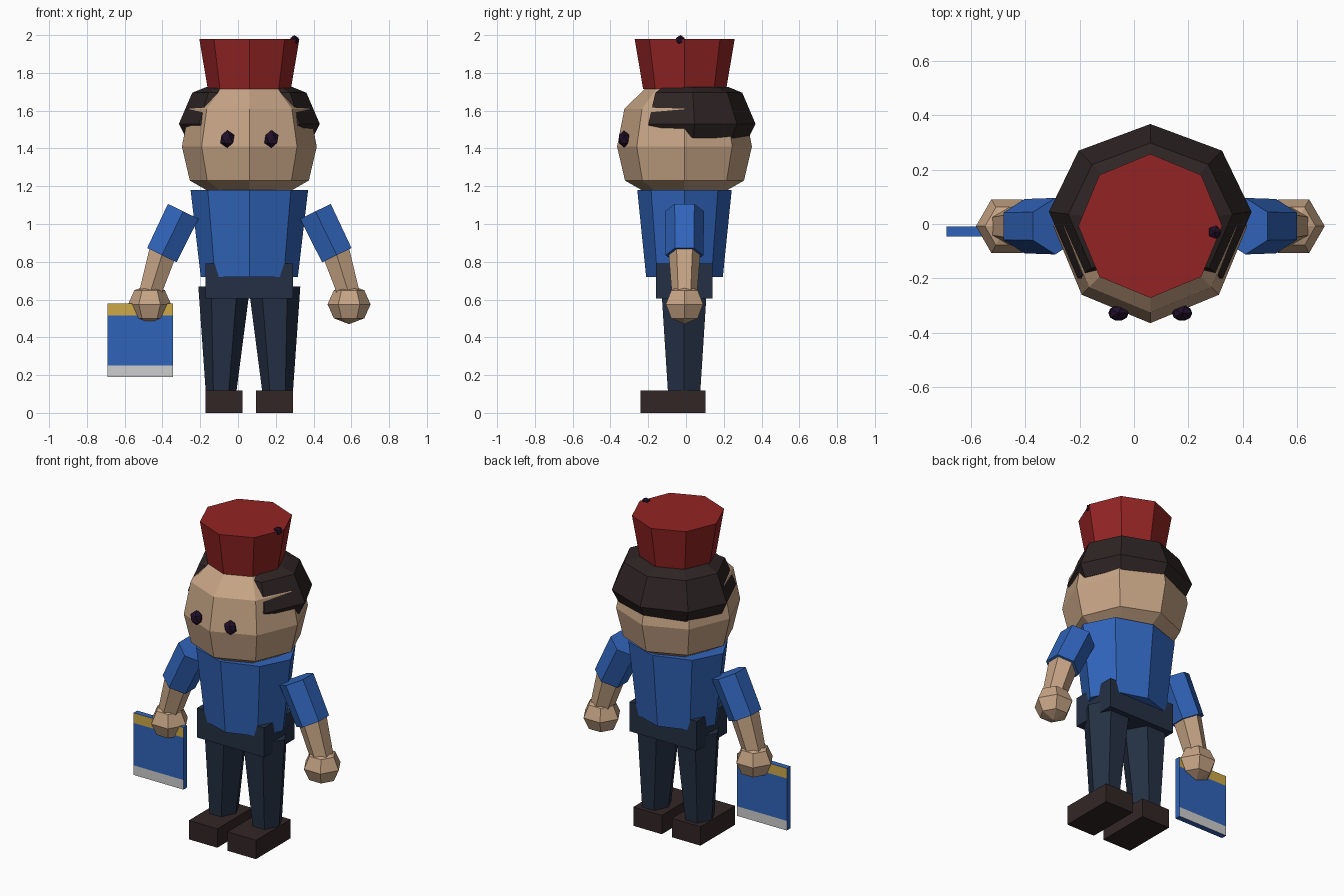
import bpy, bmesh
from math import sin, cos, pi, radians
from mathutils import Vector, Matrix

if "Cube" in bpy.data.objects:
    bpy.data.objects.remove(bpy.data.objects["Cube"])

CX = 0.06   # the figure's own middle; the folder shifts it off centre


def material(name, *rgb):
    lin = [((c / 255 + 0.055) / 1.055) ** 2.4 for c in rgb] + [1]
    m = bpy.data.materials.new(name)
    m.use_nodes = True
    m.diffuse_color = lin
    m.node_tree.nodes["Principled BSDF"].inputs["Base Color"].default_value = lin
    return m


skin = material("skin", 198, 164, 133)
dark_hair = material("dark_hair", 46, 36, 36)
shoe_brown = material("shoe_brown", 50, 38, 37)
blue = material("blue", 48, 100, 186)
navy = material("navy", 36, 48, 68)
red = material("red", 148, 36, 36)
eye_black = material("eye_black", 34, 16, 42)
gold = material("gold", 204, 168, 72)
pale_grey = material("pale_grey", 205, 205, 205)


def finish(name, bm, *mats):
    bmesh.ops.recalc_face_normals(bm, faces=bm.faces)
    mesh = bpy.data.meshes.new(name)
    bm.to_mesh(mesh)
    bm.free()
    for m in mats:
        mesh.materials.append(m)
    obj = bpy.data.objects.new(name, mesh)
    bpy.context.collection.objects.link(obj)
    return obj


def ring(center, rx, ry, n=8, phase=0, tilt=0):
    """Polygon of n sides, tilted about the y axis."""
    u = Vector((cos(tilt), 0, sin(tilt)))
    v = Vector((0, 1, 0))
    angles = [phase + 2 * pi * k / n for k in range(n)]
    return [Vector(center) + u * rx * cos(a) + v * ry * sin(a) for a in angles]


def loft(name, rings, *mats):
    """Skin a stack of rings and cap both ends."""
    bm = bmesh.new()
    loops = [[bm.verts.new(p) for p in r] for r in rings]
    for a, b in zip(loops, loops[1:]):
        for i in range(len(a)):
            j = (i + 1) % len(a)
            bm.faces.new((a[i], a[j], b[j], b[i]))
    bm.faces.new(loops[0])
    bm.faces.new(loops[-1])
    return finish(name, bm, *mats)


def rect(x0, x1, y0, y1, z):
    return [(x0, y0, z), (x1, y0, z), (x1, y1, z), (x0, y1, z)]


def box(name, x0, x1, y0, y1, z0, z1, mat):
    return loft(name, [rect(x0, x1, y0, y1, z) for z in (z0, z1)], mat)


def bead(name, loc, size, mat):
    bm = bmesh.new()
    mtx = Matrix.Translation(loc) @ Matrix.Diagonal((*size, 1))
    bmesh.ops.create_icosphere(bm, subdivisions=1, radius=1, matrix=mtx)
    finish(name, bm, mat)


# Head, hat and torso: stacked octagons
head_profile = [(1.17, .21), (1.23, .315), (1.41, .357), (1.61, .318), (1.715, .21)]
loft("head", [ring((CX, -.008, z), r, r) for z, r in head_profile], skin)
loft("hat", [ring((CX, -.007, z), r, r) for z, r in ((1.715, .22), (1.98, .265))], red)
loft("shirt", [ring((CX, -.008, z), rx, ry)
               for z, rx, ry in ((.72, .257, .203), (1.18, .311, .25))], blue)
bead("hat_bead", (.297, -.03, 1.973), (.027, .027, .027), eye_black)

# Hair: shell around the back and sides, stopping at the temples
half = [(0, .368), (.264, .27), (.373, .045), (.267, -.2)]
plan = half + [(-x, y) for x, y in reversed(half[1:])]
hair_rings = []
for z, s in ((1.455, .9), (1.53, 1), (1.695, .81), (1.725, .61)):
    hair_rings.append([(CX + x * s, y * s, max(z, 1.51) if y < 0 else z) for x, y in plan])
hair_rings[0] = [(x, y * 1.08 if y < 0 else y, z) for x, y, z in hair_rings[0]]
loft("hair", hair_rings, dark_hair)

# Trouser top
box("trouser_top", CX - .232, CX + .232, -.158, .14, .605, .79, navy)

# Paired parts
for side, s in (("right", -1), ("left", 1)):
    bead(side + "_eye", (CX + s * .117, -.328, 1.45), (.042, .032, .047), eye_black)

    loft(side + "_leg", [ring((CX + s * .15, -.01, .1), .08, .098, 6),
                         ring((CX + s * .133, -.01, .67), .137, .14, 6)], navy)
    shoe_x = sorted((CX + s * .035, CX + s * .232))
    box(side + "_shoe", *shoe_x, -.24, .103, 0, .118, shoe_brown)

    tilt = s * radians(26)
    loft(side + "_sleeve", [ring((CX + s * x, -.008, z), r, r, 6, pi / 2, tilt)
                            for x, z, r in ((.35, 1.067, .104), (.463, .835, .1))], blue)
    tilt = s * radians(18)
    loft(side + "_forearm", [ring((CX + s * x, -.008, z), r, r, 6, pi / 2, tilt)
                             for x, z, r in ((.46, .845, .084), (.53, .62, .066))], skin)

    bm = bmesh.new()
    mtx = (Matrix.Translation((CX + s * .528, -.008, .575))
           @ Matrix.Diagonal((.114, .114, .105, 1)) @ Matrix.Rotation(pi / 2, 4, "Z"))
    bmesh.ops.create_uvsphere(bm, u_segments=6, v_segments=4, radius=1, matrix=mtx)
    finish(side + "_hand", bm, skin)

# Folder: gold band on top, grey band below, on both broad faces
folder = loft("folder", [rect(-.69, -.345, -.046, -.01, z) for z in (.19, .25, .515, .578)],
              blue, gold, pale_grey)
for f in folder.data.polygons:
    if abs(f.normal.y) > .9:
        f.material_index = 1 if f.center.z > .515 else 2 if f.center.z < .25 else 0
